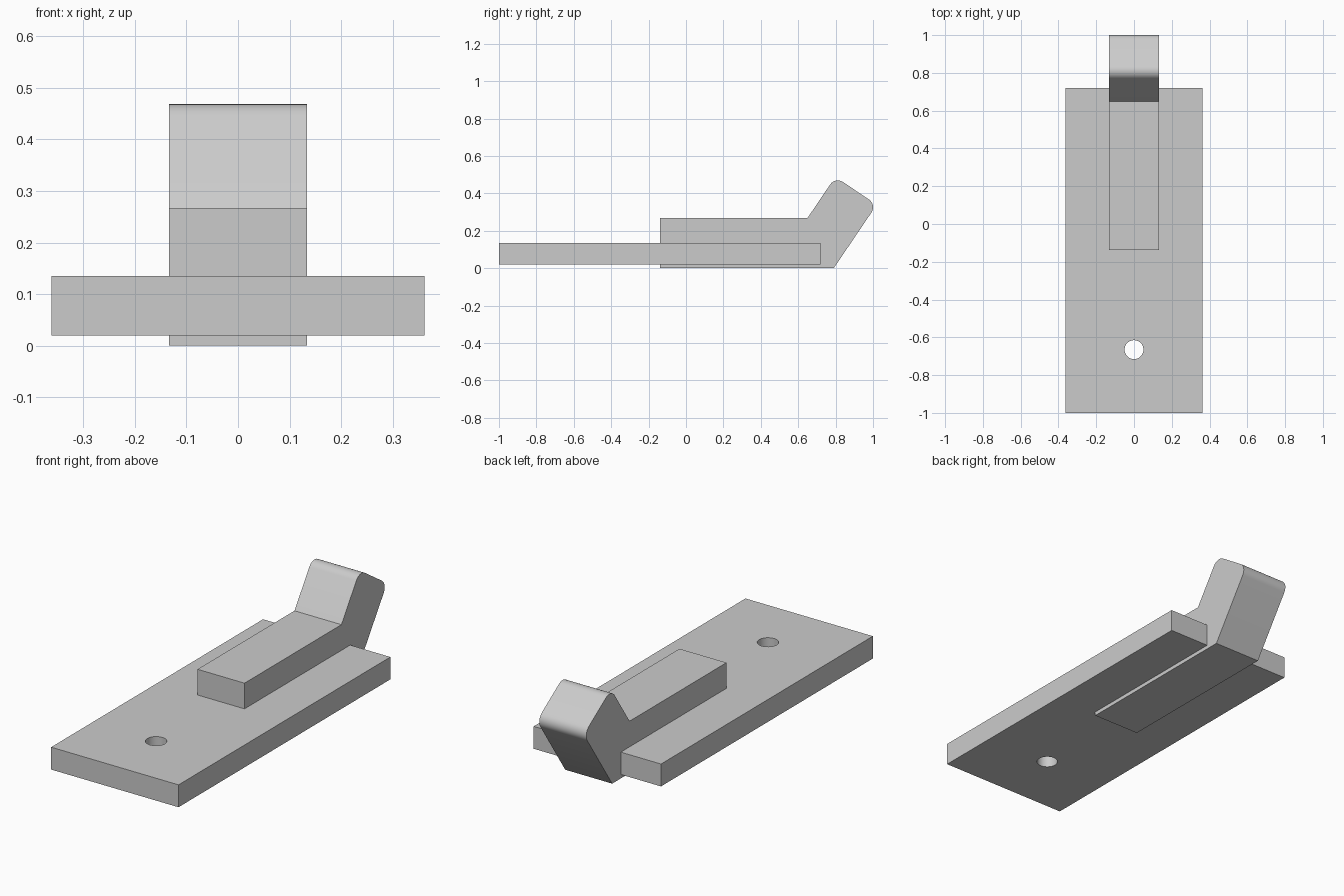
import bpy
import bmesh
from mathutils import Vector

cube = bpy.data.objects.get("Cube")
if cube:
    bpy.data.objects.remove(cube, do_unlink=True)

# One plain grey for every part
GREY = (0.6, 0.6, 0.6, 1)
grey = bpy.data.materials.new("light grey")
grey.use_nodes = True
grey.diffuse_color = GREY
grey.node_tree.nodes["Principled BSDF"].inputs["Base Color"].default_value = GREY


def extrude_profile(name, points, axis, start, end, rounded=(), radius=0.05, segments=8):
    """Extrude a flat outline along an axis, rounding the chosen corners."""
    def place(p, depth):
        return (depth, *p) if axis == "x" else (*p, depth)

    bm = bmesh.new()
    face = bm.faces.new([bm.verts.new(place(p, start)) for p in points])
    shift = Vector(place((0, 0), end - start))
    new = bmesh.ops.extrude_face_region(bm, geom=[face], use_keep_orig=True)["geom"]
    bmesh.ops.translate(bm, vec=shift, verts=[v for v in new if isinstance(v, bmesh.types.BMVert)])
    bm.verts.ensure_lookup_table()
    n = len(points)
    edges = [e for e in bm.edges for i in rounded
             if {v.index for v in e.verts} == {i, i + n}] if not bm.verts.index_update() else []
    if edges:
        bmesh.ops.bevel(bm, geom=edges, offset=radius, segments=segments,
                        profile=0.5, affect="EDGES")
    bmesh.ops.recalc_face_normals(bm, faces=bm.faces)
    mesh = bpy.data.meshes.new(name)
    bm.to_mesh(mesh)
    bm.free()
    mesh.materials.append(grey)
    obj = bpy.data.objects.new(name, mesh)
    bpy.context.collection.objects.link(obj)
    return obj


def select_only(obj):
    bpy.ops.object.select_all(action="DESELECT")
    obj.select_set(True)
    bpy.context.view_layer.objects.active = obj


# Base plate with a round through hole near the front
W = 0.362
plate = extrude_profile("base_plate", [(-W, -1), (W, -1), (W, 0.72), (-W, 0.72)],
                        "z", 0.02, 0.135)
bpy.ops.mesh.primitive_cylinder_add(vertices=48, radius=0.05, depth=0.5,
                                    location=(0, -0.665, 0.08))
cutter = bpy.context.object
cutter.name = "hole_cutter"
cutter.data.materials.append(grey)
cut = plate.modifiers.new("hole", "BOOLEAN")
cut.operation = "DIFFERENCE"
cut.solver = "EXACT"
cut.object = cutter
select_only(plate)
bpy.ops.object.modifier_apply(modifier=cut.name)
bpy.data.objects.remove(cutter, do_unlink=True)

# Square bar through the plate, bent upward into a handle with rounded end
T = 0.267
along = Vector((0.56, 0.83)).normalized()
across = Vector((along.y, -along.x))
inner_bend = Vector((0.649, T))
tip_top = inner_bend + along * T
tip_back = tip_top + across * T
outline = [(-0.138, 0), (0.79, 0), tip_back, tip_top, inner_bend, (-0.138, T)]
lever = extrude_profile("bent_lever", outline, "x", -T / 2, T / 2, rounded=(2, 3))

for obj in (plate, lever):
    select_only(obj)
    bpy.ops.object.shade_smooth_by_angle()
